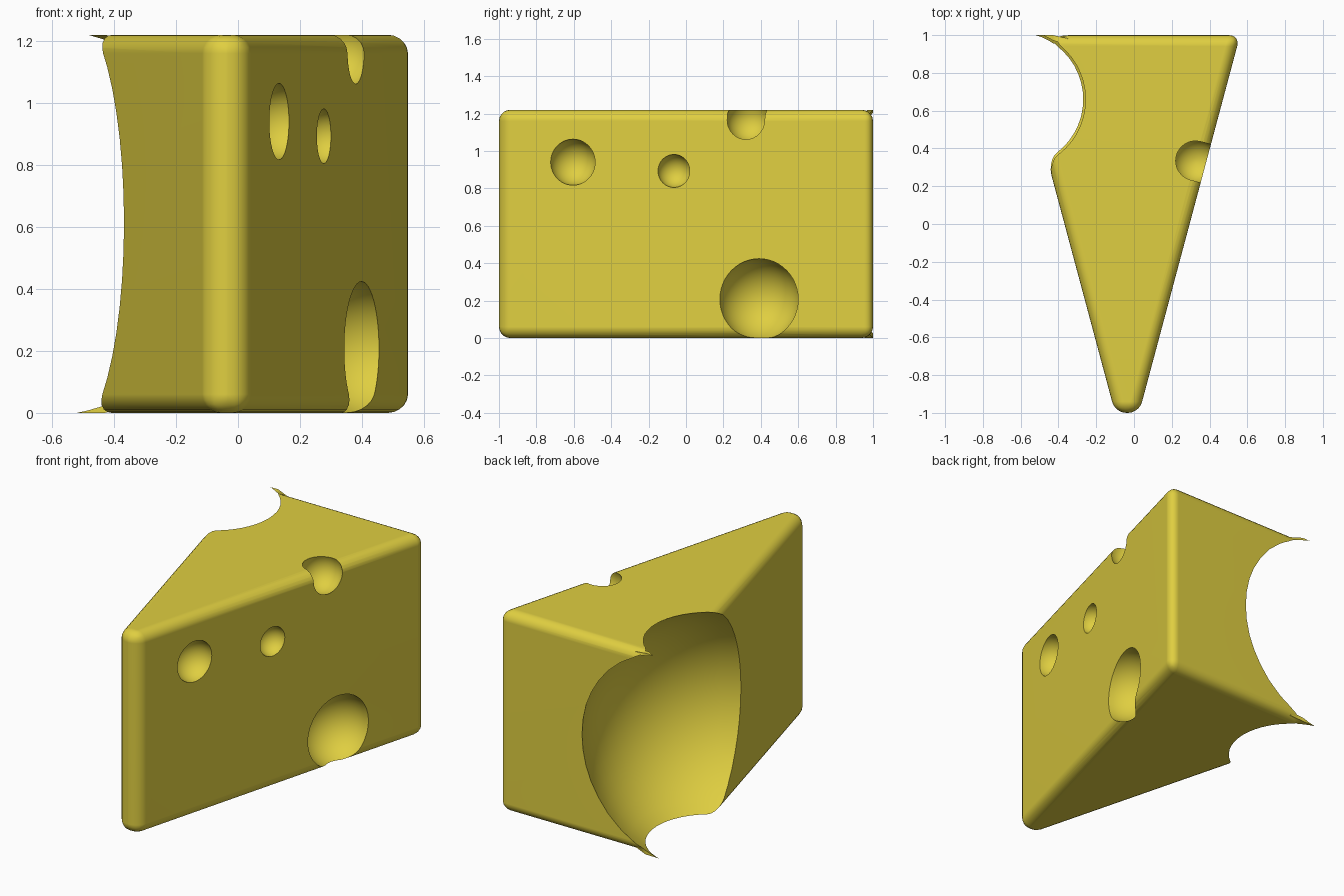
import bpy, bmesh
from mathutils import Vector

if "Cube" in bpy.data.objects:
    bpy.data.objects.remove(bpy.data.objects["Cube"])

H = 1.22        # wedge height
BEVEL = 0.06

mat = bpy.data.materials.new("cheese_yellow")
mat.diffuse_color = (0.74, 0.62, 0.052, 1)
mat.use_nodes = True
mat.node_tree.nodes["Principled BSDF"].inputs["Base Color"].default_value = mat.diffuse_color


def make_object(name, bm):
    bmesh.ops.recalc_face_normals(bm, faces=bm.faces[:])
    me = bpy.data.meshes.new(name)
    bm.to_mesh(me)
    bm.free()
    me.materials.append(mat)
    ob = bpy.data.objects.new(name, me)
    bpy.context.collection.objects.link(ob)
    return ob


def combine(target, other, operation):
    """Boolean another part into the target, then remove that part."""
    bpy.context.view_layer.objects.active = target
    m = target.modifiers.new("boolean", 'BOOLEAN')
    m.object, m.operation, m.solver = other, operation, 'EXACT'
    bpy.ops.object.modifier_apply(modifier=m.name)
    bpy.data.objects.remove(other)


# Rounded wedge: a blunt-tipped outline extruded upwards, all edges bevelled
bm = bmesh.new()
outline = [(-0.10, -1), (0.027, -1), (0.562, 1), (-0.636, 1)]
base = bm.faces.new([bm.verts.new((x, y, 0)) for x, y in outline])
up = bmesh.ops.extrude_face_region(bm, geom=[base])["geom"]
bmesh.ops.translate(bm, vec=(0, 0, H), verts=[v for v in up if isinstance(v, bmesh.types.BMVert)])
bmesh.ops.recalc_face_normals(bm, faces=bm.faces[:])
bmesh.ops.bevel(bm, geom=bm.edges[:], offset=BEVEL, segments=5, profile=0.5, affect='EDGES')
cheese = make_object("cheese_wedge", bm)

# Sharp back corners beside the big bite, fading into the rounded edge
for z, s in ((0, 1), (H, -1)):
    bm = bmesh.new()
    pts = [(x, y, z + s * dz) for x in (-0.62, -0.43)
           for y, dz in ((1, 0), (0.92, 0), (0.92, 0.08), (1, 0.08))]
    for p in pts + [(-0.2, 0.95, z + s * 0.05)]:
        bm.verts.new(p)
    bmesh.ops.convex_hull(bm, input=bm.verts[:])
    combine(cheese, make_object("corner", bm), 'UNION')

# Round holes: centre and radius
holes = [
    ((-0.625, 0.66, 0.614), 0.71),    # big bite on the left
    ((0.133, -0.605, 0.94), 0.123),   # right side holes
    ((0.277, -0.065, 0.893), 0.088),
    ((0.325, 0.335, 1.165), 0.118),   # top edge
    ((0.40, 0.39, 0.207), 0.217),     # lower edge
]
for centre, radius in holes:
    bm = bmesh.new()
    bmesh.ops.create_uvsphere(bm, u_segments=48, v_segments=24, radius=radius)
    bmesh.ops.translate(bm, vec=Vector(centre), verts=bm.verts[:])
    combine(cheese, make_object("hole_cutter", bm), 'DIFFERENCE')

# Smooth shading with crisp hole rims
bpy.ops.object.select_all(action='DESELECT')
cheese.select_set(True)
bpy.context.view_layer.objects.active = cheese
bpy.ops.object.shade_smooth_by_angle(angle=0.55)
wn = cheese.modifiers.new("weighted_normals", 'WEIGHTED_NORMAL')
wn.keep_sharp = True
